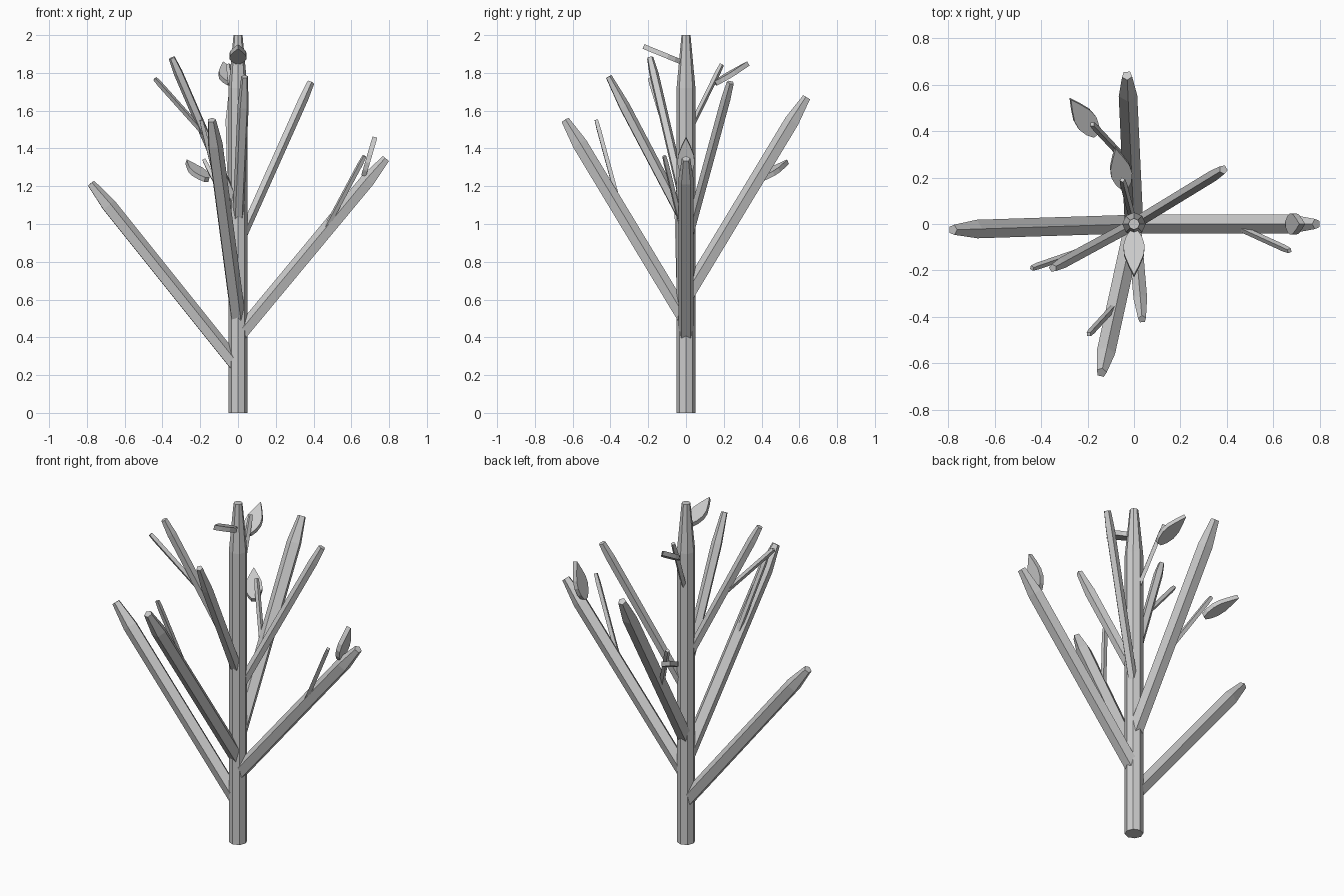
import bpy, bmesh, math
from mathutils import Vector

cube = bpy.data.objects.get("Cube")
if cube:
    bpy.data.objects.remove(cube, do_unlink=True)

grey = bpy.data.materials.new("plain_grey")
grey.use_nodes = True
COLOUR = (0.6, 0.6, 0.6, 1)
grey.diffuse_color = COLOUR
grey.node_tree.nodes["Principled BSDF"].inputs["Base Color"].default_value = COLOUR


def finish(bm, name):
    bmesh.ops.recalc_face_normals(bm, faces=bm.faces)
    mesh = bpy.data.meshes.new(name)
    bm.to_mesh(mesh)
    bm.free()
    mesh.materials.append(grey)
    obj = bpy.data.objects.new(name, mesh)
    bpy.context.collection.objects.link(obj)
    return obj


def frame(start, end):
    """Length direction, sideways direction and upper direction of a limb."""
    along = (end - start).normalized()
    side = along.cross(Vector((0, 0, 1)))
    side = side.normalized() if side.length > 1e-4 else Vector((1, 0, 0))
    return along, side, side.cross(along)


def limb(name, start, end, radius, tip, shoulder, sides):
    """Straight faceted stem with a ridge on top, narrowing after the shoulder."""
    start, end = Vector(start), Vector(end)
    along, side, up = frame(start, end)
    bm = bmesh.new()
    rings = []
    for t, r in ((0, radius), (shoulder, radius), (1, tip)):
        centre = start.lerp(end, t)
        ring = []
        for i in range(sides):
            a = math.tau * i / sides
            ring.append(bm.verts.new(centre + r * (math.cos(a) * up + math.sin(a) * side)))
        rings.append(ring)
    for low, high in zip(rings, rings[1:]):
        for i in range(sides):
            j = (i + 1) % sides
            bm.faces.new((low[i], low[j], high[j], high[i]))
    bm.faces.new(rings[0])
    bm.faces.new(rings[-1])
    return finish(bm, name)


def leaf(name, base, tip, thickness=0.026):
    """Flat pointed oval, extruded to a slab."""
    base, tip = Vector(base), Vector(tip)
    along, side, up = frame(base, tip)
    half = [(0.0, 0.014), (0.14, 0.034), (0.34, 0.046), (0.54, 0.042), (0.78, 0.022)]
    outline = [(t, w) for t, w in half] + [(1, 0)] + [(t, -w) for t, w in reversed(half)]
    bm = bmesh.new()
    verts = [bm.verts.new(base.lerp(tip, t) + side * w - up * thickness / 2)
             for t, w in outline]
    face = bm.faces.new(verts)
    extruded = bmesh.ops.extrude_face_region(bm, geom=[face], use_keep_orig=True)
    moved = [g for g in extruded["geom"] if isinstance(g, bmesh.types.BMVert)]
    bmesh.ops.translate(bm, verts=moved, vec=up * thickness)
    return finish(bm, name)


# Trunk
limb("trunk", (0, 0, 0), (0, 0, 2), 0.05, 0.024, 0.86, 8)

# Thick lower branches
for name, height, end in (
    ("right_branch", 0.24, (-0.78, -0.025, 1.215)),
    ("left_branch", 0.40, (0.785, 0, 1.345)),
    ("front_branch", 0.49, (-0.14, -0.64, 1.55)),
    ("back_branch", 0.61, (-0.03, 0.64, 1.67)),
):
    limb(name, (0, 0, height), end, 0.042, 0.023, 0.88, 5)

# Thinner upper branches
limb("upper_left_branch", (0, 0, 0.89), (0.385, 0.235, 1.75), 0.026, 0.02, 0.9, 5)
limb("upper_front_branch", (0, 0, 1.0), (0.035, -0.41, 1.78), 0.031, 0.018, 0.8, 5)
limb("upper_right_branch", (0, 0, 1.07), (-0.35, -0.19, 1.88), 0.026, 0.018, 0.9, 5)

# Twigs
for name, start, end in (
    ("upper_right_twig", (-0.18, -0.1, 1.48), (-0.44, -0.19, 1.77)),
    ("front_twig", (-0.08, -0.35, 1.09), (-0.195, -0.475, 1.55)),
    ("left_twig", (0.44, -0.01, 0.93), (0.67, -0.115, 1.36)),
    ("back_twig", (-0.012, 0.25, 1.01), (-0.18, 0.43, 1.34)),
    ("top_twig", (0, 0, 1.46), (-0.05, 0.19, 1.845)),
):
    limb(name, start, end, 0.015, 0.012, 0.9, 4)

# Leaves
leaf("top_leaf", (0, -0.03, 1.86), (0, -0.225, 1.94))
leaf("top_twig_leaf", (-0.04, 0.155, 1.745), (-0.08, 0.33, 1.85))
leaf("back_twig_leaf", (-0.165, 0.385, 1.235), (-0.275, 0.54, 1.33))
leaf("left_branch_leaf", (0.665, 0, 1.255), (0.725, 0, 1.46))
